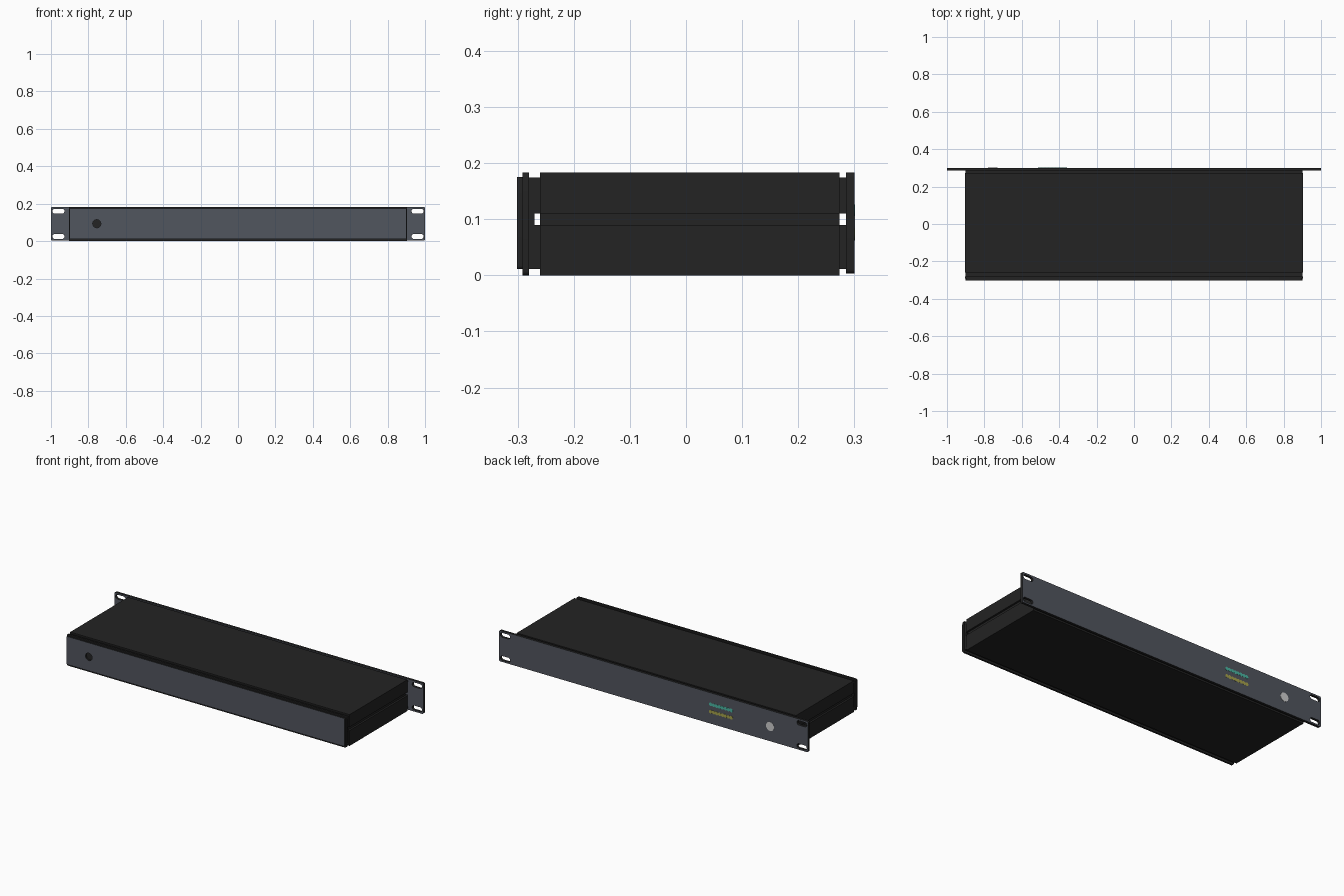
import bpy, bmesh, math
from mathutils import Matrix

if "Cube" in bpy.data.objects:
    bpy.data.objects.remove(bpy.data.objects["Cube"])


def material(name, rgb):
    m = bpy.data.materials.new(name)
    m.diffuse_color = (*rgb, 1)
    m.use_nodes = True
    m.node_tree.nodes["Principled BSDF"].inputs["Base Color"].default_value = m.diffuse_color
    return m


BLACK = material("black_metal", (0.017, 0.017, 0.017))
GREY = material("slate_grey_panel", (0.083, 0.092, 0.112))
TEAL = material("teal_light", (0.07, 0.46, 0.36))
YELLOW = material("yellow_light", (0.38, 0.36, 0.07))
SILVER = material("silver", (0.62, 0.62, 0.62))


def box(name, x, y, z, mat=BLACK):
    bm = bmesh.new()
    size = [b - a for a, b in (x, y, z)]
    mid = [(a + b) / 2 for a, b in (x, y, z)]
    bmesh.ops.create_cube(bm, size=1, matrix=Matrix.Translation(mid) @ Matrix.Diagonal((*size, 1)))
    me = bpy.data.meshes.new(name)
    bm.to_mesh(me)
    bm.free()
    me.materials.append(mat)
    ob = bpy.data.objects.new(name, me)
    bpy.context.collection.objects.link(ob)
    return ob


def round_rect(cx, cz, w, h, r, n=6):
    pts = []
    for k, (sx, sz) in enumerate(((1, 1), (-1, 1), (-1, -1), (1, -1))):
        for i in range(n + 1):
            a = math.pi / 2 * (k + i / n)
            pts.append((cx + sx * (w / 2 - r) + r * math.cos(a),
                        cz + sz * (h / 2 - r) + r * math.sin(a)))
    return pts


def circle(cx, cz, r, n=20):
    return [(cx + r * math.cos(2 * math.pi * i / n), cz + r * math.sin(2 * math.pi * i / n)) for i in range(n)]


def plate(name, outlines, y0, y1, face_mat, edge_mat):
    """Upright plate from 2D outlines; inner outlines become holes."""
    cu = bpy.data.curves.new(name, 'CURVE')
    cu.dimensions = '2D'
    cu.fill_mode = 'BOTH'
    cu.extrude = (y1 - y0) / 2
    for pts in outlines:
        sp = cu.splines.new('POLY')
        sp.points.add(len(pts) - 1)
        for p, (x, z) in zip(sp.points, pts):
            p.co = (x, z, 0, 1)
        sp.use_cyclic_u = True
    tmp = bpy.data.objects.new(name + "_outline", cu)
    bpy.context.collection.objects.link(tmp)
    dg = bpy.context.evaluated_depsgraph_get()
    me = bpy.data.meshes.new_from_object(tmp.evaluated_get(dg))
    bpy.data.objects.remove(tmp)
    me.transform(Matrix.Translation((0, (y0 + y1) / 2, 0)) @ Matrix.Rotation(math.pi / 2, 4, 'X'))
    me.materials.clear()
    me.materials.append(face_mat)
    me.materials.append(edge_mat)
    # broad faces take the panel colour, rims take the edge colour
    for p in me.polygons:
        p.material_index = 0 if abs(p.normal.y) > 0.5 else 1
    ob = bpy.data.objects.new(name, me)
    bpy.context.collection.objects.link(ob)
    return ob


# top and bottom covers, and the narrower inner shell behind them
box("top_cover", (-0.904, 0.904), (-0.26, 0.274), (0.173, 0.183))
box("bottom_cover", (-0.904, 0.904), (-0.26, 0.274), (0, 0.01))
box("inner_top", (-0.9, 0.9), (-0.281, 0.287), (0.164, 0.174))
box("inner_bottom", (-0.9, 0.9), (-0.281, 0.287), (0.011, 0.02))

# side walls: two rails with a recessed groove between them
for side, s in (("left", -1), ("right", 1)):
    def xs(a, b):
        return tuple(sorted((s * a, s * b)))
    box(side + "_upper_rail", xs(0.89, 0.904), (-0.26, 0.274), (0.11, 0.183))
    box(side + "_lower_rail", xs(0.89, 0.904), (-0.26, 0.274), (0, 0.09))
    box(side + "_groove_strip", xs(0.882, 0.893), (-0.26, 0.274), (0.085, 0.115))
    box(side + "_inner_upper_wall", xs(0.88, 0.899), (-0.281, 0.287), (0.11, 0.174))
    box(side + "_inner_lower_wall", xs(0.88, 0.899), (-0.281, 0.287), (0.011, 0.09))
    box(side + "_groove_stop", xs(0.88, 0.899), (-0.281, -0.27), (0.09, 0.11))

# front bezel with grey panel and cable hole
plate("front_bezel", [round_rect(0, 0.0915, 1.808, 0.183, 0.008)], -0.291, -0.28, BLACK, BLACK)
plate("front_panel", [round_rect(0, 0.093, 1.8, 0.164, 0.006), circle(-0.755, 0.093, 0.022)],
      -0.301, -0.291, GREY, BLACK)

# rear mounting panel with four slots in its ears
slots = [round_rect(s * 0.96, z, 0.064, 0.026, 0.0125) for s in (-1, 1) for z in (0.025, 0.16)]
plate("rack_panel", [round_rect(0, 0.093, 2.0, 0.18, 0.008)] + slots, 0.285, 0.3, GREY, BLACK)

# power button and two rows of indicator lights on the rack panel
plate("power_button", [circle(-0.755, 0.09, 0.026)], 0.299, 0.3015, SILVER, SILVER)
for row, z, mat in (("teal", 0.116, TEAL), ("yellow", 0.073, YELLOW)):
    for i in range(8):
        plate(f"{row}_indicator_{i + 1}", [circle(-0.37 - i * 0.019, z, 0.0105, 12)], 0.299, 0.301, mat, mat)
